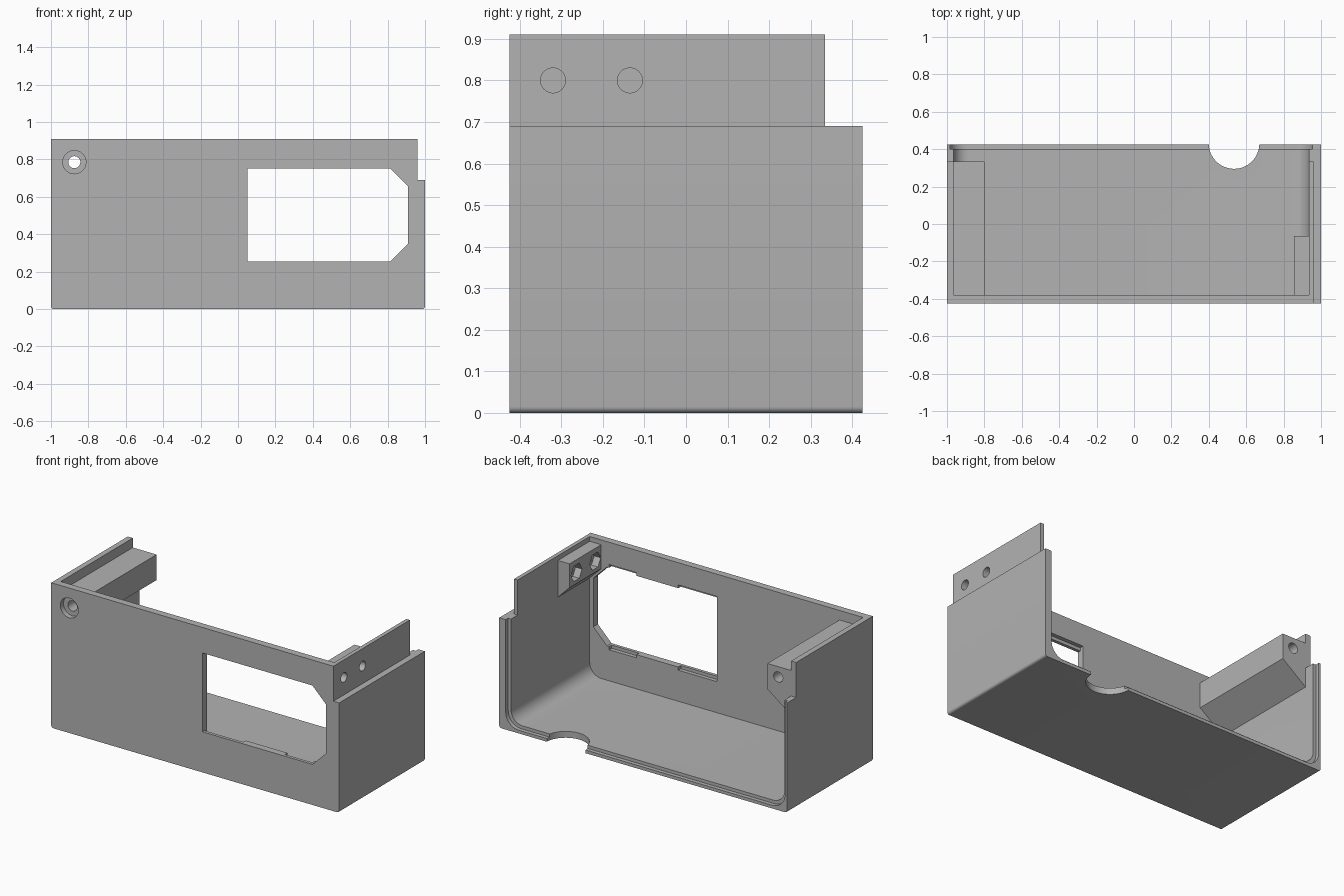
import bpy
import bmesh
from math import cos, sin, pi, radians

cube = bpy.data.objects.get("Cube")
if cube:
    bpy.data.objects.remove(cube, do_unlink=True)

grey = bpy.data.materials.new("grey plastic")
grey.use_nodes = True
grey.diffuse_color = (0.45, 0.45, 0.45, 1)
grey.node_tree.nodes["Principled BSDF"].inputs["Base Color"].default_value = grey.diffuse_color


def prism(name, outline, axis, a, b):
    """Extrude a 2D outline along an axis: x takes (y, z), y takes (x, z), z takes (x, y)."""
    place = {"x": lambda p, t: (t, p[0], p[1]),
             "y": lambda p, t: (p[0], t, p[1]),
             "z": lambda p, t: (p[0], p[1], t)}[axis]
    bm = bmesh.new()
    low = [bm.verts.new(place(p, a)) for p in outline]
    high = [bm.verts.new(place(p, b)) for p in outline]
    bm.faces.new(low)
    bm.faces.new(high)
    n = len(outline)
    for i in range(n):
        j = (i + 1) % n
        bm.faces.new((low[i], low[j], high[j], high[i]))
    bmesh.ops.recalc_face_normals(bm, faces=bm.faces)
    mesh = bpy.data.meshes.new(name)
    bm.to_mesh(mesh)
    bm.free()
    mesh.materials.append(grey)
    obj = bpy.data.objects.new(name, mesh)
    bpy.context.collection.objects.link(obj)
    return obj


def rect(x0, x1, z0, z1):
    return [(x0, z0), (x1, z0), (x1, z1), (x0, z1)]


def circle(u, v, r, n=40):
    return [(u + r * cos(2 * pi * i / n), v + r * sin(2 * pi * i / n)) for i in range(n)]


def trough(x0, x1, z0, z1, r, n=10):
    """Rectangle whose two lower corners are rounded."""
    arc = [i * pi / 2 / n for i in range(n + 1)]
    left = [(x0 + r - r * cos(t), z0 + r - r * sin(t)) for t in arc]
    right = [(x1 - r + r * sin(t), z0 + r - r * cos(t)) for t in arc]
    return left + right + [(x1, z1), (x0, z1)]


def cut(targets, outline, axis, a, b):
    cutter = prism("cutter", outline, axis, a, b)
    cutter.hide_render = True
    for obj in targets:
        mod = obj.modifiers.new("cut", "BOOLEAN")
        mod.operation = "DIFFERENCE"
        mod.solver = "EXACT"
        mod.object = cutter
        bpy.context.view_layer.objects.active = obj
        bpy.ops.object.modifier_apply(modifier=mod.name)
    bpy.data.objects.remove(cutter, do_unlink=True)


FRONT, INNER, BACK, TOP, STEP = -0.425, -0.38, 0.425, 0.91, 0.69

# Open housing: floor, front wall and two side walls
housing = prism("housing", trough(-1, 1, 0, TOP, 0.015, 5), "y", FRONT, BACK)
cut([housing], trough(-0.965, 0.935, 0.04, 1.2, 0.08), "y", INNER, 0.6)

# Rabbet around the open back edge
cut([housing], trough(-0.985, 0.955, 0.02, 1.2, 0.09), "y", 0.4, 0.6)

# Stepped upper edges: rear corners and the set-back left tab
cut([housing], rect(0.335, 0.6, STEP, 1.2), "x", -1.2, 1.2)
cut([housing], rect(0.96, 1.2, STEP, 1.2), "y", -0.6, 0.6)

# Cable notch in the floor
cut([housing], circle(0.535, 0.43, 0.135, 64), "z", -0.2, 0.2)

# Socket window with two clipped corners
window = [(0.05, 0.255), (0.815, 0.255), (0.91, 0.35),
          (0.91, 0.655), (0.815, 0.75), (0.05, 0.75)]
cut([housing], window, "y", -0.6, -0.3)

# Clip recesses on the inside of the window
for x0, x1 in ((0.05, 0.32), (0.61, 0.80)):
    cut([housing], rect(x0, x1, 0.235, 0.77), "y", -0.405, -0.3)

# Nut block on the left wall, with a sloped underside
nut_block = prism("nut_block", [(0.945, 0.64), (0.945, 0.88), (0.855, 0.88), (0.855, 0.73)],
                  "y", INNER - 0.01, -0.065)
for y in (-0.32, -0.135):
    cut([housing, nut_block], circle(y, 0.80, 0.03), "x", 0.8, 1.2)
    cut([nut_block], circle(y, 0.80, 0.055, 6), "x", 0.8, 0.9)

# Long screw block on the right wall, with a sloped underside
screw_block = prism("screw_block", [(-0.975, 0.56), (-0.975, 0.85), (-0.8, 0.85), (-0.8, 0.69)],
                    "y", INNER - 0.01, 0.335)
cut([housing, screw_block], circle(-0.875, 0.785, 0.032), "y", -0.6, 0.6)
cut([housing], circle(-0.875, 0.785, 0.062), "y", -0.6, -0.393)

# Smooth the rounded surfaces and keep sharp edges
bpy.ops.object.select_all(action="DESELECT")
for obj in (housing, nut_block, screw_block):
    obj.select_set(True)
bpy.context.view_layer.objects.active = housing
bpy.ops.object.shade_smooth_by_angle(angle=radians(30))
